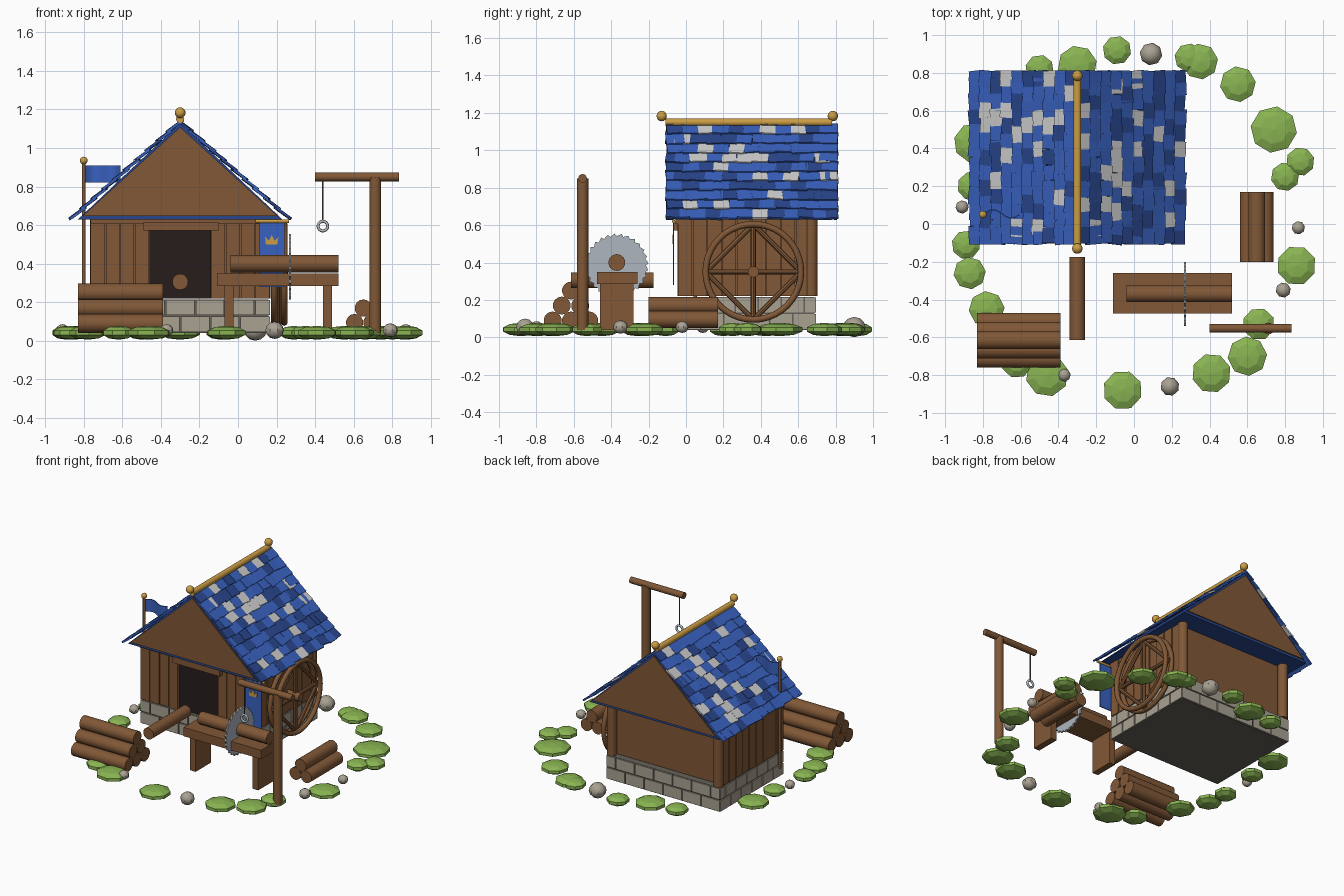
import bpy, bmesh, math, random
from mathutils import Matrix, Vector

random.seed(7)
cube = bpy.data.objects.get("Cube")
if cube:
    bpy.data.objects.remove(cube, do_unlink=True)

COLOURS = {
    "wood": (.22, .098, .038), "blue": (.04, .12, .52), "dark_blue": (.022, .062, .27),
    "pale_tile": (.62, .62, .62), "gold": (.6, .34, .06), "steel": (.42, .47, .52),
    "stone": (.4, .36, .29), "leaf": (.25, .46, .085), "dark": (.02, .012, .012),
    "mortar": (.13, .12, .1)}
MATS = {}
for name, rgb in COLOURS.items():
    m = bpy.data.materials.new(name)
    m.use_nodes = True
    m.diffuse_color = (*rgb, 1)
    m.node_tree.nodes["Principled BSDF"].inputs["Base Color"].default_value = (*rgb, 1)
    MATS[name] = m


class Part:
    """Collects simple solids into one named object."""

    def __init__(self, name, *mats):
        self.name, self.mats, self.bm = name, mats, bmesh.new()

    def paint(self, first, slot):
        self.bm.faces.ensure_lookup_table()
        for f in self.bm.faces[first:]:
            f.material_index = slot

    def cube(self, matrix, slot=0):
        n = len(self.bm.faces)
        bmesh.ops.create_cube(self.bm, size=1, matrix=matrix)
        self.paint(n, slot)

    def box(self, lo, hi, slot=0):
        lo, hi = Vector(lo), Vector(hi)
        self.cube(Matrix.Translation((lo + hi) / 2) @ Matrix.Diagonal((*(hi - lo), 1)), slot)

    def rod(self, a, b, r, sides=14):
        a, b = Vector(a), Vector(b)
        d = b - a
        mat = Matrix.Translation((a + b) / 2) @ d.to_track_quat("Z", "Y").to_matrix().to_4x4()
        bmesh.ops.create_cone(self.bm, cap_ends=True, segments=sides, radius1=r, radius2=r,
                              depth=d.length, matrix=mat)

    def ball(self, loc, r, flat=1, seg=14, rings=8):
        mat = (Matrix.Translation(loc) @ Matrix.Rotation(random.random() * 3, 4, "Z")
               @ Matrix.Diagonal((r, r, r * flat, 1)))
        bmesh.ops.create_uvsphere(self.bm, u_segments=seg, v_segments=rings, radius=1, matrix=mat)

    def prism(self, pts, vec):
        face = self.bm.faces.new([self.bm.verts.new(p) for p in pts])
        out = bmesh.ops.extrude_face_region(self.bm, geom=[face], use_keep_orig=True)
        moved = [v for v in out["geom"] if isinstance(v, bmesh.types.BMVert)]
        bmesh.ops.translate(self.bm, verts=moved, vec=vec)

    def finish(self, smooth=False):
        bmesh.ops.recalc_face_normals(self.bm, faces=self.bm.faces)
        mesh = bpy.data.meshes.new(self.name)
        self.bm.to_mesh(mesh)
        self.bm.free()
        for m in self.mats:
            mesh.materials.append(MATS[m])
        obj = bpy.data.objects.new(self.name, mesh)
        bpy.context.collection.objects.link(obj)
        if smooth:
            mesh.shade_smooth()
            mesh.set_sharp_from_angle(angle=math.radians(40))


def ring(name, loc, rot, major, minor, mat, seg=40):
    bpy.ops.mesh.primitive_torus_add(location=loc, rotation=rot, major_radius=major,
                                     minor_radius=minor, major_segments=seg, minor_segments=8)
    obj = bpy.context.object
    obj.name = name
    obj.data.materials.append(MATS[mat])
    bpy.ops.object.shade_smooth()


# House extents and roof line
X0, X1, Y0, Y1 = -.765, .165, -.045, .695
MID, EAVE, RIDGE, HALF = -.3, .63, 1.13, .56
FLOOR = .22

# Stone foundation: mortar core with staggered bricks
base = Part("foundation", "stone", "mortar")
base.box((X0 + .008, Y0 + .008, .04), (X1 - .008, Y1 - .008, FLOOR - .005), 1)
for row in range(2):
    z = .045 + row * .088
    for along_x in (True, False):
        lo, hi = (X0, X1) if along_x else (Y0, Y1)
        step = (hi - lo) / 6
        cuts = [lo] + [lo + step * (i + .5 * row) for i in range(1 - row, 6)] + [hi]
        for a, b in zip(cuts, cuts[1:]):
            a, b = a + .004, b - .004
            for edge in ((Y0, Y1 - .03) if along_x else (X0, X1 - .03)):
                if along_x:
                    base.box((a, edge, z), (b, edge + .03, z + .08))
                else:
                    base.box((edge, a, z), (edge + .03, b, z + .08))
base.finish()

# Wall core, vertical planks and corner posts
walls = Part("plank_walls", "wood")
walls.box((X0 + .03, Y0 + .03, FLOOR), (X1 - .03, Y1 - .05, EAVE + .01))


def planks(lo, hi, place):
    n = round((hi - lo) / .075)
    w = (hi - lo) / n
    for i in range(n):
        d = random.uniform(0, .01)
        place(lo + i * w + .003, lo + (i + 1) * w - .003, d)


def front_plank(a, b, d):
    walls.box((a, Y0 + d, FLOOR), (b, Y0 + .04, EAVE))


def side_planks(a, b, d):
    walls.box((X0 + d, a, FLOOR), (X0 + .04, b, EAVE))
    walls.box((X1 - .04, a, FLOOR), (X1 - d, b, EAVE))


planks(X0, -.46, front_plank)
planks(-.14, X1, front_plank)
planks(Y0, Y1 - .03, side_planks)
walls.finish()

posts = Part("corner_posts", "wood")
for x in (X0 + .03, X1 - .03):
    posts.rod((x, Y1 - .025, FLOOR), (x, Y1 - .025, EAVE + .01), .034)
posts.finish(True)

door = Part("doorway", "dark")
door.box((-.46, Y0 + .022, FLOOR), (-.14, Y0 + .031, .575))
door.finish()
lintel = Part("door_lintel", "wood")
lintel.box((-.49, Y0 - .025, .572), (-.1, Y0 + .03, .615))
lintel.box((X0, Y0 - .01, .605), (X1, Y0 + .03, .635))
lintel.finish()

# Roof body with brown gables
roof = Part("roof_body", "dark_blue")
roof.prism([(MID - HALF + .03, -.095, EAVE), (MID + HALF - .03, -.095, EAVE), (MID, -.095, RIDGE)],
           (0, .89, 0))
roof.finish()
gable = Part("gables", "wood")
for y in (-.103, .795):
    gable.prism([(MID - .505, y, .648), (MID + .505, y, .648), (MID, y, RIDGE - .022)], (0, .008, 0))
gable.finish()

# Overlapping crooked roof tiles
tiles = Part("roof_tiles", "blue", "dark_blue", "pale_tile")
pitch = math.atan2(RIDGE - EAVE, HALF)
ROWS, COLS = 10, 11
for side in (-1, 1):
    for r in range(ROWS):
        for c in range(COLS + r % 2):
            t = (r + .5) / ROWS
            y = -.06 + (c - .5 * (r % 2)) * .083
            w = random.uniform(.08, .1)
            y = min(max(y, -.108 + w / 2), .812 - w / 2)
            pos = (MID + side * HALF * t, y, RIDGE + .008 - (RIDGE - EAVE) * t)
            m = (Matrix.Translation(pos) @ Matrix.Rotation(side * (pitch - .1), 4, "Y")
                 @ Matrix.Rotation(random.uniform(-.11, .11), 4, "Z")
                 @ Matrix.Rotation(random.uniform(-.05, .05), 4, "X")
                 @ Matrix.Diagonal((random.uniform(.08, .105), w, .013, 1)))
            tiles.cube(m, random.choices((0, 1, 2), (55, 27, 18))[0])
tiles.finish()

# Gold ridge pole with end balls
ridge = Part("ridge_pole", "gold")
ridge.rod((MID, -.11, 1.15), (MID, .78, 1.15), .021)
for y in (-.13, .785):
    ridge.ball((MID, y, 1.183), .028)
ridge.finish(True)

# Side wheel: two rims, diamond frame, cross spokes
WY, WZ, WR = .36, .35, .255
for x in (.188, .24):
    ring("wheel_rim", (x, WY, WZ), (0, math.pi / 2, 0), WR, .017, "wood")
wheel = Part("wheel_spokes", "wood")
tips = [(.215, WY + WR * math.cos(k * math.pi / 2), WZ + WR * math.sin(k * math.pi / 2))
        for k in range(4)]
for k in range(4):
    wheel.rod(tips[k], tips[k - 1], .014, 8)
    wheel.rod(tips[k], (.215, WY, WZ), .014, 8)
wheel.rod((.15, WY, WZ), (.26, WY, WZ), .03)
wheel.finish(True)

# Hanging banner with gold rod and crown plate
banner = Part("banner", "blue")
banner.box((.11, -.07, .28), (.24, -.063, .612))
banner.finish()
trim = Part("banner_trim", "gold")
trim.rod((.09, -.066, .62), (.265, -.066, .62), .009)
crown = [(-.03, -.02), (.03, -.02), (.035, .02), (.015, 0), (0, .03), (-.015, 0), (-.035, .02)]
trim.prism([(.175 + u, -.071, .52 + v) for u, v in crown], (0, -.005, 0))
trim.finish()

# Flag on its pole
pole = Part("flag_pole", "wood")
pole.rod((-.8, .05, .13), (-.8, .05, .92), .01)
pole.finish(True)
knob = Part("flag_knob", "gold")
knob.ball((-.8, .05, .935), .02)
knob.finish(True)
flag = Part("flag", "blue")
wave = [(-.795 + .186 * i / 10, .05 + .022 * math.sin(i * .6), .82) for i in range(11)]
flag.prism(wave + [(x, y + .007, z) for x, y, z in reversed(wave)], (0, 0, .09))
flag.finish(True)

# Saw bench with log and toothed blade
bench = Part("saw_bench", "wood")
bench.box((-.11, -.475, .285), (.52, -.26, .35))
for x in (-.07, .44):
    bench.box((x, -.46, .04), (x + .047, -.28, .29))
bench.finish()
blade = Part("saw_blade", "steel")
TEETH = 28
blade.prism([(.264, -.37 + r * math.cos(a), .385 + r * math.sin(a))
             for i in range(TEETH) for r, a in ((.156, i * math.tau / TEETH),
                                                (.17, (i + .3) * math.tau / TEETH))], (.012, 0, 0))
blade.finish()

# Loose logs and the two stacks
logs = Part("logs", "wood")
logs.rod((-.04, -.37, .4), (.52, -.37, .4), .045)
logs.rod((-.3, -.615, .306), (-.3, -.175, .306), .042)
for level in range(3):
    for k in range(3 - level):
        y, z = -.713 + (k + level / 2) * .098, .09 + level * .08
        logs.rod((-.83, y, z), (-.39, y, z), .048)
for level in range(2):
    for k in range(2 - level):
        x, z = .605 + (k + level / 2) * .09, .095 + level * .075
        logs.rod((x, -.2, z), (x, .17, z), .045)
logs.finish(True)

# Hoist post, arm, rope and ring
hoist = Part("hoist", "wood")
hoist.rod((.712, -.553, .04), (.712, -.553, .85), .031)
hoist.rod((.4, -.553, .85), (.835, -.553, .85), .023)
hoist.finish(True)
rope = Part("hoist_rope", "mortar")
rope.rod((.44, -.553, .62), (.44, -.553, .84), .004, 6)
rope.finish()
ring("hoist_ring", (.44, -.553, .595), (math.pi / 2, 0, 0), .025, .008, "steel", 16)

# Bushes and rocks around the yard
BUSHES = [(-5, 8.2, .8), (-3, 8.4, 1.1), (-.9, 9.2, .8), (2.9, 8.8, .8), (3.5, 8.6, 1), (5.5, 7.4, 1),
          (7.4, 5, 1.3), (8.8, 3.3, .8), (8, 2.5, .8), (8.6, -2.2, 1.1), (6.6, -5.3, .9), (6, -7, 1.1),
          (4.1, -7.9, 1.1), (-.6, -8.8, 1.1), (-4.6, -8, 1.2), (-6.2, -7.3, .9), (-7.8, -4.5, 1),
          (-8.7, -2.6, .9), (-8.9, -1.1, .8), (-8.6, 2, .8), (-8.5, 4.3, 1.1)]
ROCKS = [(.9, 9, .6), (8.7, -.2, .35), (7.9, -3.5, .4), (1.9, -8.6, .5), (-3.7, -8, .35), (-9.1, .9, .35)]
bushes = Part("bushes", "leaf")
for x, y, r in BUSHES:
    bushes.ball((x / 10, y / 10, .042), r / 10, .036 / (r / 10), 8, 5)
bushes.finish()
rocks = Part("rocks", "stone")
for x, y, r in ROCKS:
    rocks.ball((x / 10, y / 10, .055), r / 10, .9, 8, 6)
rocks.finish(True)
